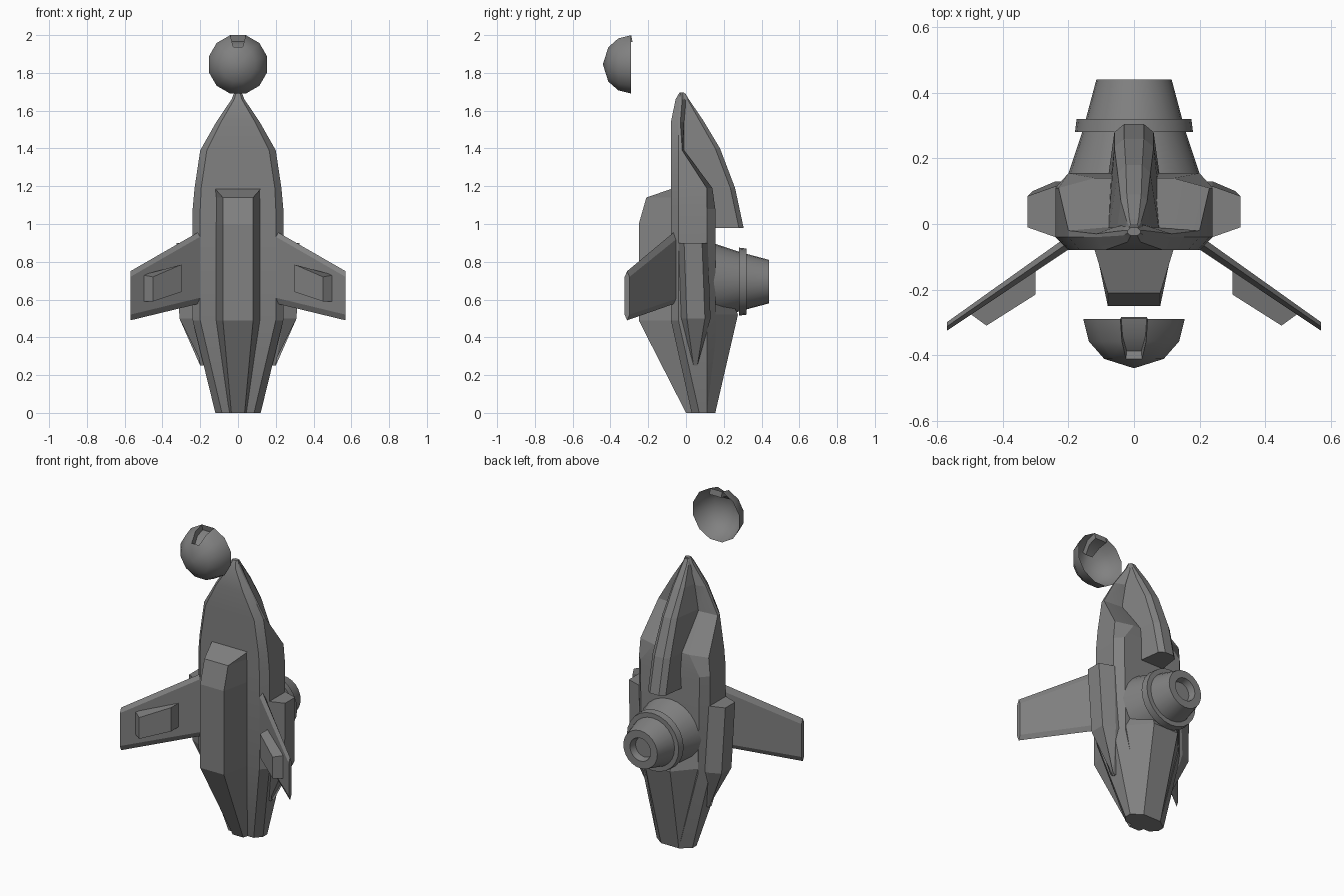
import bpy
import bmesh
from math import sin, cos, radians, tau

if "Cube" in bpy.data.objects:
    bpy.data.objects.remove(bpy.data.objects["Cube"])

grey = bpy.data.materials.new("hull_grey")
grey.use_nodes = True
COLOUR = (0.22, 0.22, 0.22, 1)
grey.diffuse_color = COLOUR
grey.node_tree.nodes["Principled BSDF"].inputs["Base Color"].default_value = COLOUR


def finish(name, bm, smooth_angle=None):
    """Turn a bmesh into a named grey object."""
    mesh = bpy.data.meshes.new(name)
    bm.to_mesh(mesh)
    bm.free()
    mesh.materials.append(grey)
    obj = bpy.data.objects.new(name, mesh)
    bpy.context.collection.objects.link(obj)
    if smooth_angle:
        bpy.ops.object.select_all(action="DESELECT")
        obj.select_set(True)
        bpy.context.view_layer.objects.active = obj
        bpy.ops.object.shade_smooth_by_angle(angle=radians(smooth_angle))
    return obj


def skin(rings, caps=True):
    """Bridge equal-length closed rings of points with quads."""
    bm = bmesh.new()
    rows = [[bm.verts.new(point) for point in ring] for ring in rings]
    for low, high in zip(rows, rows[1:]):
        for i in range(len(low)):
            j = (i + 1) % len(low)
            bm.faces.new((low[i], low[j], high[j], high[i]))
    if caps:
        bm.faces.new(rows[0])
        bm.faces.new(rows[-1])
    bmesh.ops.recalc_face_normals(bm, faces=bm.faces)
    return bm


def symmetric_loft(name, sections, smooth_angle=None):
    """Loft along z; each section holds z and the right half of its outline."""
    rings = []
    for z, half in sections:
        outline = half + [(-x, y) for x, y in reversed(half)]
        rings.append([(x, y, z) for x, y in outline])
    return finish(name, skin(rings), smooth_angle)


def mirrored_pair(name, rings):
    for side, sign in (("left", 1), ("right", -1)):
        flipped = [[(sign * x, y, z) for x, y, z in ring] for ring in rings]
        finish(side + "_" + name, skin(flipped))


# Main hull: front corner, side front, side back, back corner
symmetric_loft("main_hull", [
    (0, [(.085, .03), (.12, .07), (.12, .11), (.06, .155)]),
    (.49, [(.2, -.08), (.24, -.04), (.24, .11), (.19, .155)]),
    (1.08, [(.2, -.08), (.24, -.04), (.24, .11), (.2, .155)]),
    (1.19, [(.195, -.08), (.23, -.04), (.23, .11), (.12, .14)]),
    (1.39, [(.165, -.08), (.2, -.04), (.2, -.02), (.08, -.01)]),
    (1.54, [(.09, -.08), (.115, -.04), (.115, -.03), (.06, -.01)]),
    (1.66, [(.02, -.055), (.034, -.035), (.034, -.02), (.02, 0)]),
    (1.695, [(.01, -.035), (.02, -.028), (.02, -.02), (.01, -.01)]),
], 18)

# Raised keel down the front
symmetric_loft("front_keel", [
    (0, [(.035, 0), (.05, .05)]),
    (.49, [(.08, -.25), (.12, -.06)]),
    (1.0, [(.08, -.25), (.12, -.06)]),
    (1.14, [(.08, -.21), (.12, -.06)]),
    (1.185, [(.12, -.08), (.12, -.06)]),
])

# Overhanging fin on the upper back
symmetric_loft("dorsal_fin", [
    (.98, [(.085, .1), (.06, .28), (.03, .305)]),
    (1.19, [(.085, 0), (.06, .235), (.03, .26)]),
    (1.4, [(.08, -.04), (.05, .155), (.025, .18)]),
    (1.55, [(.055, -.04), (.04, .07), (.022, .09)]),
    (1.66, [(.03, -.03), (.022, .008), (.014, .015)]),
    (1.69, [(.018, -.03), (.014, -.008), (.01, -.003)]),
])

# Ridge running from the engine to the foot
symmetric_loft("lower_ridge", [
    (0, [(.12, .11), (.06, .155)]),
    (.52, [(.22, .12), (.085, .275)]),
    (.68, [(.2, .14), (.06, .2)]),
])

# Tapered pods on the hull sides
pod = []
for z, inner, outer, front, back in (
        (.25, .16, .185, .04, .06),
        (.5, .2, .31, .005, .1),
        (.9, .2, .325, -.01, .085)):
    spread = .03 if z > .3 else 0
    pod.append([(inner, front - spread, z), (inner + .04, front - spread, z),
                (outer, front, z), (outer, back, z),
                (inner + .04, back + spread, z), (inner, back + spread, z)])
mirrored_pair("side_pod", pod)

# Swept wings with bevelled edges
wing = []
for x, y, bottom, top, thick in ((.17, -.036, .587, .98, .022),
                                 (.57, -.312, .49, .75, .013)):
    wing.append([(x, y, top), (x, y + thick, top - .03),
                 (x, y + thick, bottom + .03), (x, y, bottom),
                 (x, y - thick, bottom + .03), (x, y - thick, top - .03)])
mirrored_pair("wing", wing)

# Blocks on the wing fronts
block = [[(x, y, top), (x, y, bottom), (x2, y2, bottom2), (x2, y2, top2)]
         for x, y, bottom, top, x2, y2, bottom2, top2 in (
             (.3, -.12, .64, .785, .3, -.215, .64, .785),
             (.505, -.27, .59, .73, .45, -.31, .59, .72))]
mirrored_pair("wing_block", block)

# Rear engine: radius and depth turned around the y axis
SIDES = 24
profile = [(.205, .14), (.158, .28), (.18, .28), (.175, .32),
           (.147, .32), (.115, .44), (.07, .44), (.06, .4)]
engine = [[(r * cos(tau * i / SIDES), y, .695 + r * sin(tau * i / SIDES))
           for i in range(SIDES)] for r, y in profile]
finish("rear_engine", skin(engine), 30)

# Floating open dome with a sunken slot at the top
SEGMENTS = 12
rings = []
for latitude in (0, 27, 54):
    r = .16 * cos(radians(latitude))
    y = -.29 - .15 * sin(radians(latitude))
    angles = [tau * (i + .5) / SEGMENTS for i in range(SEGMENTS)]
    rings.append([(r * cos(a), y, 1.845 + r * sin(a)) for a in angles])
dome = skin(rings, caps=False)
nose = dome.verts.new((0, -.44, 1.845))
rim = [e for e in dome.edges if e.is_boundary and e.verts[0].co.y < -.35]
for edge in rim:
    dome.faces.new((edge.verts[0], edge.verts[1], nose))
bmesh.ops.recalc_face_normals(dome, faces=dome.faces)
for face in dome.faces:
    outward = face.calc_center_median() - nose.co
    outward.y -= .15
    if face.normal.dot(outward) < 0:
        face.normal_flip()
dome.normal_update()
slot = [f for f in dome.faces
        if len(f.verts) == 4 and abs(f.calc_center_median().x) < .01
        and f.calc_center_median().z > 1.845]
bmesh.ops.inset_region(dome, faces=slot, thickness=.002, depth=-.035,
                       use_boundary=True, use_even_offset=True)
finish("floating_dome", dome, 40)
